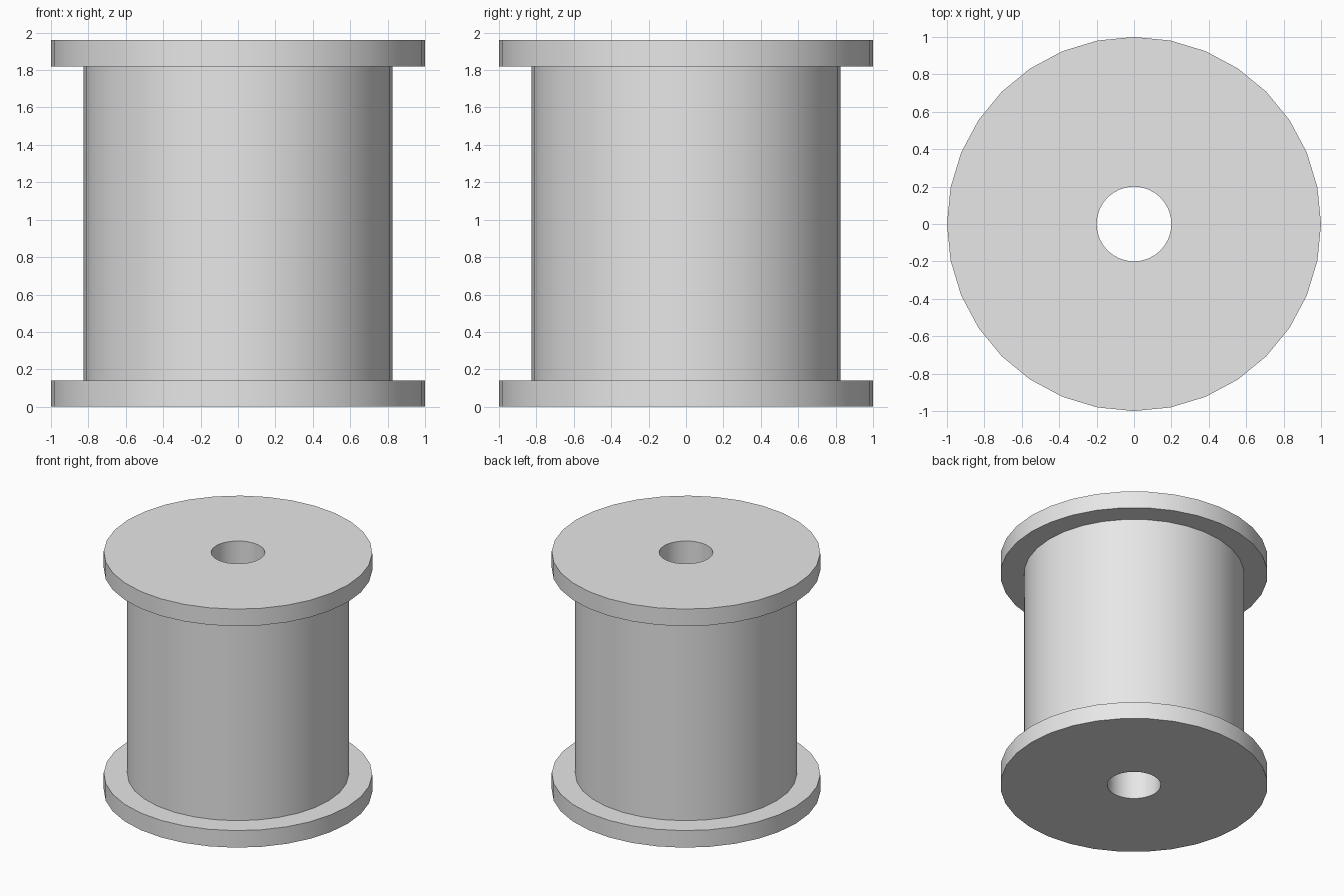
import bpy
import bmesh
import math

default_cube = bpy.data.objects.get("Cube")
if default_cube:
    bpy.data.objects.remove(default_cube, do_unlink=True)

SIDES = 32
HEIGHT = 1.96
FLANGE_THICKNESS = 0.14
FLANGE_RADIUS = 1.0
CORE_RADIUS = 0.825
HOLE_RADIUS = 0.2

# Plain grey material
grey = bpy.data.materials.new("light grey")
grey.use_nodes = True
colour = (0.8, 0.8, 0.8, 1)
grey.diffuse_color = colour
grey.node_tree.nodes["Principled BSDF"].inputs["Base Color"].default_value = colour


def lathe(name, profile):
    """Revolve a closed (radius, height) outline around the z axis."""
    bm = bmesh.new()
    verts = [bm.verts.new((r, 0, z)) for r, z in profile]
    edges = [bm.edges.new((v, verts[(i + 1) % len(verts)])) for i, v in enumerate(verts)]
    bmesh.ops.spin(bm, geom=verts + edges, cent=(0, 0, 0), axis=(0, 0, 1),
                   angle=math.tau, steps=SIDES, use_merge=True)
    bmesh.ops.remove_doubles(bm, verts=bm.verts[:], dist=0.0001)
    bmesh.ops.recalc_face_normals(bm, faces=bm.faces[:])
    mesh = bpy.data.meshes.new(name)
    bm.to_mesh(mesh)
    bm.free()
    mesh.materials.append(grey)
    obj = bpy.data.objects.new(name, mesh)
    bpy.context.collection.objects.link(obj)
    bpy.ops.object.select_all(action="DESELECT")
    obj.select_set(True)
    bpy.context.view_layer.objects.active = obj
    bpy.ops.object.shade_smooth_by_angle(angle=math.radians(30))
    return obj


# Spool: two flanges, a thick core and a bore right through
top_ledge = HEIGHT - FLANGE_THICKNESS
lathe("spool", [
    (HOLE_RADIUS, 0),
    (FLANGE_RADIUS, 0),
    (FLANGE_RADIUS, FLANGE_THICKNESS),
    (CORE_RADIUS, FLANGE_THICKNESS),
    (CORE_RADIUS, top_ledge),
    (FLANGE_RADIUS, top_ledge),
    (FLANGE_RADIUS, HEIGHT),
    (HOLE_RADIUS, HEIGHT),
])
